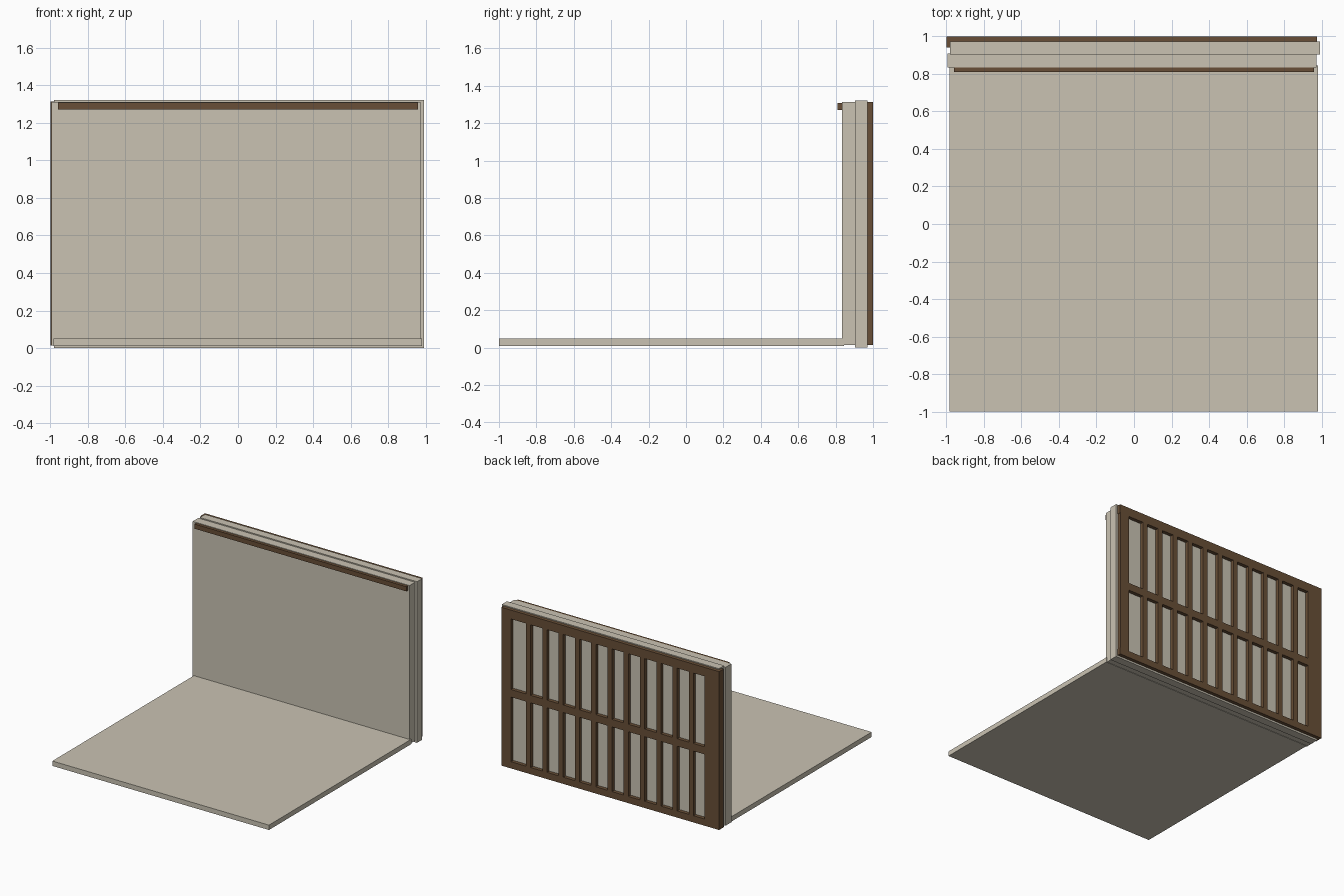
import bpy, bmesh

if "Cube" in bpy.data.objects:
    bpy.data.objects.remove(bpy.data.objects["Cube"])


def material(name, rgb):
    m = bpy.data.materials.new(name)
    m.diffuse_color = (*rgb, 1)
    m.use_nodes = True
    m.node_tree.nodes["Principled BSDF"].inputs["Base Color"].default_value = m.diffuse_color
    return m


PLASTER = material("warm_plaster", (0.59, 0.545, 0.45))
WOOD = material("dark_wood", (0.14, 0.078, 0.038))


def boxes(name, mat, *bounds):
    """One object from axis-aligned boxes, each given as (x0, x1, y0, y1, z0, z1)."""
    bm = bmesh.new()
    for x0, x1, y0, y1, z0, z1 in bounds:
        for v in bmesh.ops.create_cube(bm, size=1)["verts"]:
            v.co.x = x1 if v.co.x > 0 else x0
            v.co.y = y1 if v.co.y > 0 else y0
            v.co.z = z1 if v.co.z > 0 else z0
    me = bpy.data.meshes.new(name)
    bm.to_mesh(me)
    bm.free()
    me.materials.append(mat)
    ob = bpy.data.objects.new(name, me)
    bpy.context.collection.objects.link(ob)
    return ob


# floor slab
boxes("floor", PLASTER, (-0.984, 0.981, -1, 0.845, 0.01, 0.05))

# two-layer wall, slightly offset from each other
boxes("inner_wall", PLASTER, (-0.994, 0.973, 0.833, 0.908, 0.013, 1.312))
boxes("outer_wall", PLASTER, (-0.979, 0.991, 0.904, 0.971, 0.0, 1.321))

# picture rail along the top of the inner wall
boxes("picture_rail", WOOD, (-0.96, 0.96, 0.809, 0.84, 1.27, 1.308))

# lattice on the back: rails, stiles and evenly spaced bars
Y0, Y1 = 0.94, 1.0
Z_BOT, Z_LOW, Z_MID0, Z_MID1, Z_HIGH, Z_TOP = 0.015, 0.07, 0.60, 0.662, 1.24, 1.313
X_LEFT, X_RIGHT = -0.87, 0.888

boxes("lattice_rails", WOOD,
      (-1, 0.975, Y0, Y1, Z_HIGH, Z_TOP),
      (X_LEFT, X_RIGHT, Y0, Y1, Z_MID0, Z_MID1),
      (-1, 0.975, Y0, Y1, Z_BOT, Z_LOW))
boxes("lattice_stiles", WOOD,
      (-1, X_LEFT, Y0, Y1, Z_LOW, Z_HIGH),
      (X_RIGHT, 0.972, Y0, Y1, Z_LOW, Z_HIGH))

bars = []
for i in range(11):
    x = 0.73 - i * 0.1477
    for z0, z1 in ((Z_LOW, Z_MID0), (Z_MID1, Z_HIGH)):
        bars.append((x - 0.021, x + 0.021, Y0, Y1, z0, z1))
boxes("lattice_bars", WOOD, *bars)
